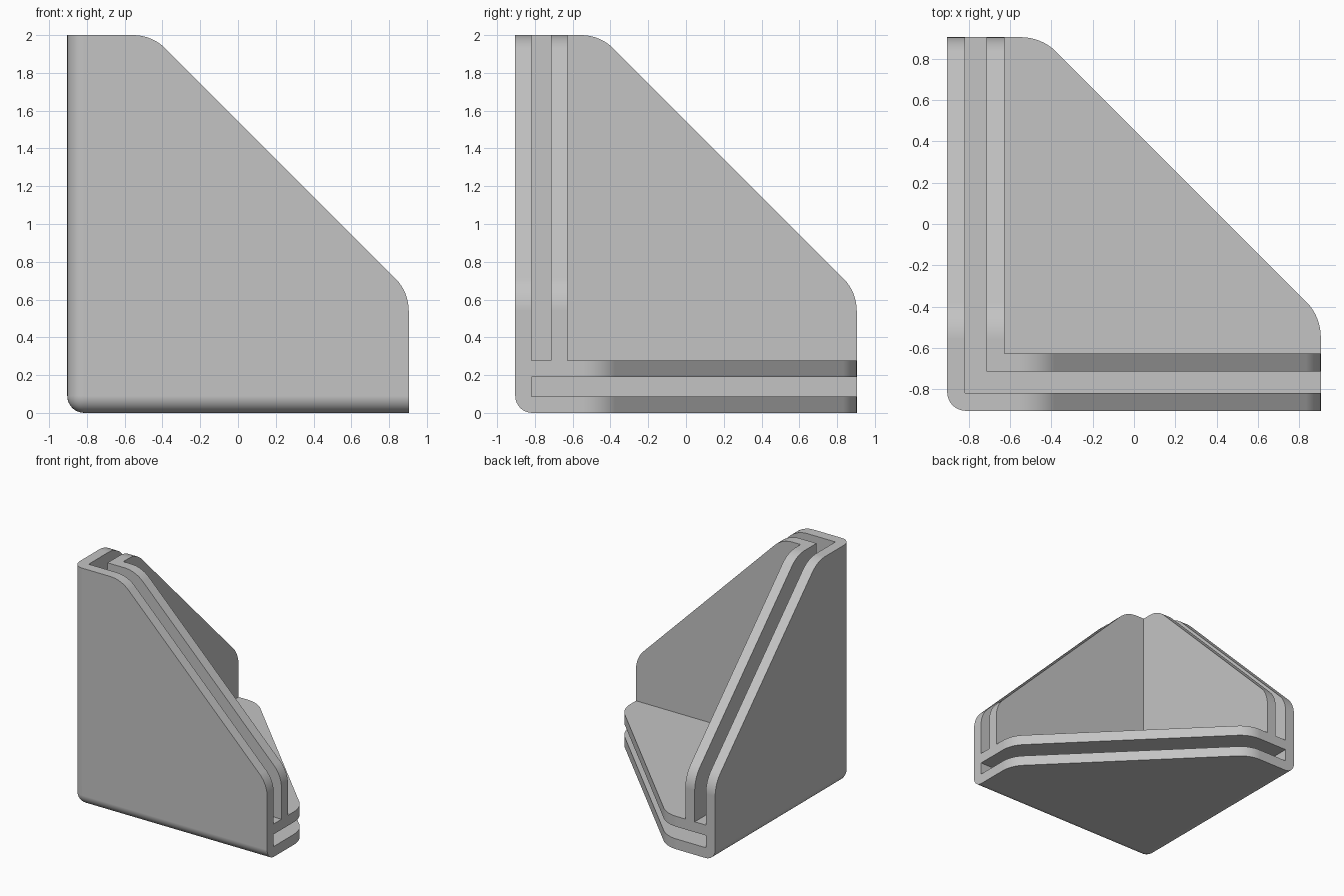
import bpy, bmesh
from math import sin, cos, pi, tan
from mathutils import Vector

old = bpy.data.objects.get("Cube")
if old:
    bpy.data.objects.remove(old, do_unlink=True)

LO, HI, TOP = -0.904, 0.904, 2.0
SKIN, SLOT_END, WALL = 0.087, 0.19, 0.277   # depths measured from the outer faces
ROUND = 0.09
TANGENT = 0.1                               # length of the eased outline corners
FAR = 3.0

grey = bpy.data.materials.new("light_grey")
grey.use_nodes = True
grey.diffuse_color = (0.55, 0.55, 0.55, 1)
grey.node_tree.nodes["Principled BSDF"].inputs["Base Color"].default_value = grey.diffuse_color


def make_object(name, bm):
    bmesh.ops.recalc_face_normals(bm, faces=bm.faces)
    mesh = bpy.data.meshes.new(name)
    bm.to_mesh(mesh)
    bm.free()
    mesh.materials.append(grey)
    obj = bpy.data.objects.new(name, mesh)
    bpy.context.collection.objects.link(obj)
    return obj


def prism(name, points, axis, start, end):
    """Extrude a flat outline along one axis."""
    bm = bmesh.new()
    rings = []
    for w in (start, end):
        ring = []
        for p in points:
            co = list(p)
            co.insert(axis, w)
            ring.append(bm.verts.new(co))
        rings.append(ring)
        bm.faces.new(ring)
    n = len(points)
    for i in range(n):
        j = (i + 1) % n
        bm.faces.new((rings[0][i], rings[0][j], rings[1][j], rings[1][i]))
    return make_object(name, bm)


def box(name, low, high):
    return prism(name, [(low[0], low[1]), (high[0], low[1]),
                        (high[0], high[1]), (low[0], high[1])], 2, low[2], high[2])


def diagonal_outline(u_max, v_max, total):
    """Panel outline cut along u + v = total, with both cut corners eased."""
    r = TANGENT / tan(pi / 8)
    steps = 8
    arc = [i * pi / 4 / steps for i in range(steps + 1)]
    c1 = (u_max - r, total - u_max - TANGENT)
    c2 = (total - v_max - TANGENT, v_max - r)
    pts = [(-FAR, -FAR), (u_max, -FAR)]
    pts += [(c1[0] + r * cos(a), c1[1] + r * sin(a)) for a in arc]
    pts += [(c2[0] + r * cos(a + pi / 4), c2[1] + r * sin(a + pi / 4)) for a in arc]
    return pts + [(-FAR, v_max)]


def combine(target, tool, operation):
    mod = target.modifiers.new(tool.name, 'BOOLEAN')
    mod.object, mod.operation, mod.solver = tool, operation, 'EXACT'
    bpy.context.view_layer.objects.active = target
    bpy.ops.object.modifier_apply(modifier=mod.name)
    bpy.data.objects.remove(tool, do_unlink=True)


# Solid block with its three outer edges rounded into one corner
bm = bmesh.new()
bmesh.ops.create_cube(bm, size=FAR)
bmesh.ops.translate(bm, verts=bm.verts, vec=Vector((LO, LO, 0)) + Vector((FAR / 2,) * 3))
corner = min(bm.verts, key=lambda v: sum(v.co))
bmesh.ops.bevel(bm, geom=list(corner.link_edges), offset=ROUND, segments=8,
                profile=0.5, affect='EDGES')
protector = make_object("corner_protector", bm)

# Diagonal outlines of the front panel, side panel and base
upright = diagonal_outline(HI, TOP, 1.545)
combine(protector, prism("front_outline", upright, 1, -FAR, FAR), 'INTERSECT')
combine(protector, prism("side_outline", upright, 0, -FAR, FAR), 'INTERSECT')
combine(protector, prism("base_outline", diagonal_outline(HI, HI, 0.457), 2, -FAR, FAR), 'INTERSECT')

# Open inner corner
inner = LO + WALL
combine(protector, box("inner_space", (inner, inner, WALL), (FAR, FAR, FAR)), 'DIFFERENCE')

# L-shaped slot running through both upright panels
a, b = LO + SKIN, LO + SLOT_END
l_shape = [(a, a), (FAR, a), (FAR, b), (b, b), (b, FAR), (a, FAR)]
combine(protector, prism("upright_slot", l_shape, 2, WALL, FAR), 'DIFFERENCE')

# Flat slot in the base
combine(protector, box("base_slot", (a, a, SKIN), (FAR, FAR, SLOT_END)), 'DIFFERENCE')

# Smooth rounded edges, flat panels
bpy.ops.object.select_all(action='DESELECT')
protector.select_set(True)
bpy.context.view_layer.objects.active = protector
bpy.ops.object.shade_smooth_by_angle(angle=pi / 6)
weighted = protector.modifiers.new("flat_panels", 'WEIGHTED_NORMAL')
weighted.keep_sharp = True
